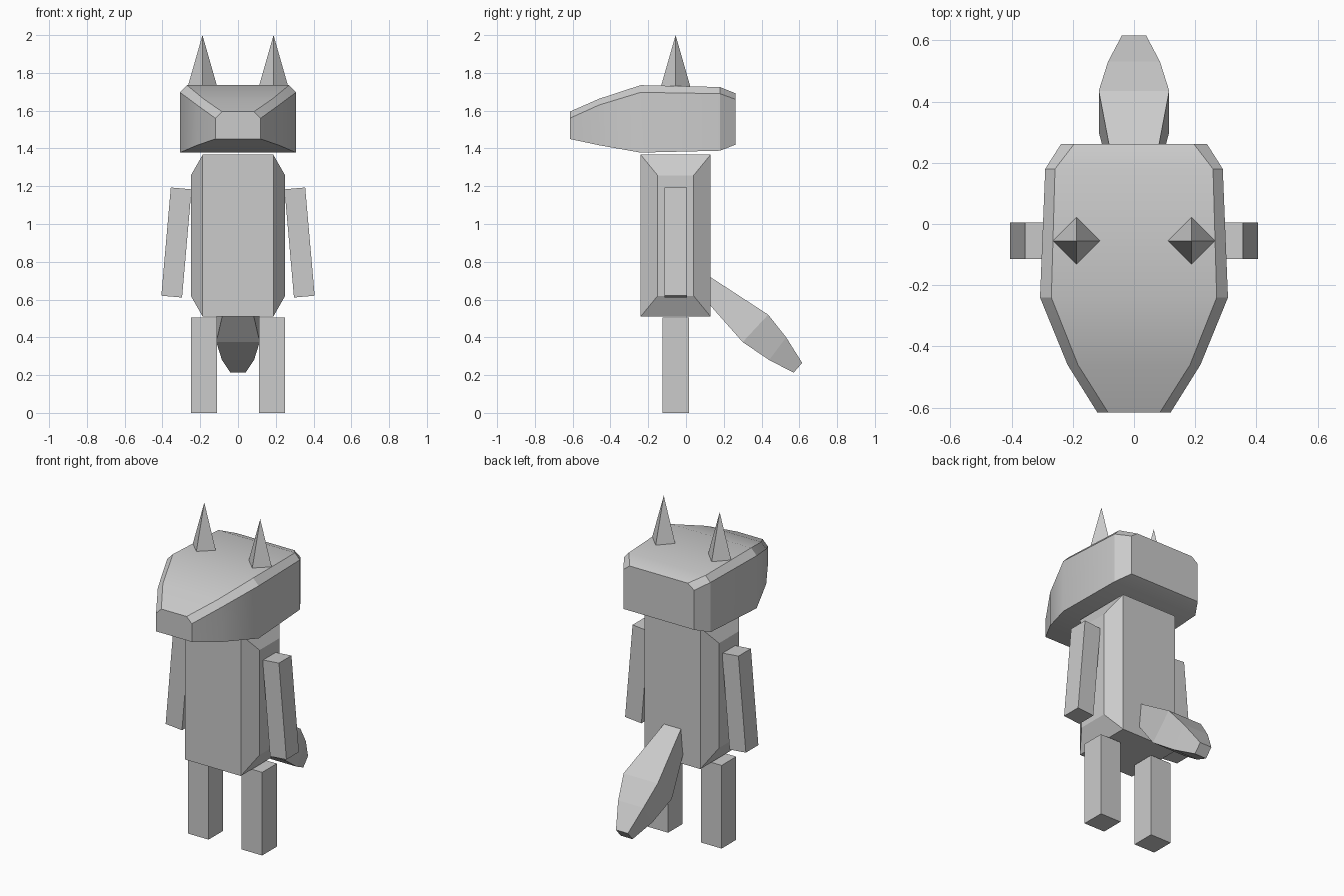
import bpy, bmesh, math
from mathutils import Matrix

if "Cube" in bpy.data.objects:
    bpy.data.objects.remove(bpy.data.objects["Cube"])


def finish(name, bm):
    bmesh.ops.recalc_face_normals(bm, faces=bm.faces)
    mesh = bpy.data.meshes.new(name)
    bm.to_mesh(mesh)
    bm.free()
    obj = bpy.data.objects.new(name, mesh)
    bpy.context.collection.objects.link(obj)
    return obj


def loft(name, sections):
    """Skin a row of cross-sections with equal point counts and cap the ends."""
    bm = bmesh.new()
    rings = [[bm.verts.new(p) for p in s] for s in sections]
    n = len(rings[0])
    for a, b in zip(rings, rings[1:]):
        for i in range(n):
            j = (i + 1) % n
            bm.faces.new((a[i], a[j], b[j], b[i]))
    bm.faces.new(rings[0])
    bm.faces.new(rings[-1])
    return finish(name, bm)


def box(name, centre, size, tilt=0.0):
    bm = bmesh.new()
    m = (Matrix.Translation(centre) @ Matrix.Rotation(tilt, 4, 'Y')
         @ Matrix.Diagonal((*size, 1)))
    bmesh.ops.create_cube(bm, size=1, matrix=m)
    return finish(name, bm)


# Head: y, side half-width, top half-width, bottom z, shoulder z, top z
head_rows = [
    (-0.615, 0.12, 0.085, 1.45, 1.56, 1.595),
    (-0.46, 0.217, 0.183, 1.417, 1.63, 1.663),
    (-0.24, 0.307, 0.27, 1.378, 1.697, 1.735),
    (0.18, 0.29, 0.258, 1.388, 1.69, 1.725),
    (0.262, 0.238, 0.195, 1.42, 1.66, 1.692),
]
head = loft("head", [
    [(-w, y, zb), (w, y, zb), (w, y, zs), (t, y, zt), (-t, y, zt), (-w, y, zs)]
    for y, w, t, zb, zs, zt in head_rows])
bpy.context.view_layer.objects.active = head
head.select_set(True)
bpy.ops.object.shade_smooth_by_angle(angle=math.radians(28))
head.select_set(False)

# Torso: full slab in the middle, sides tapering to smaller panels
body_rows = [(-0.25, 0.095, 0.62, 1.257), (-0.187, 0.185, 0.51, 1.367),
             (0.187, 0.185, 0.51, 1.367), (0.25, 0.095, 0.62, 1.257)]
loft("torso", [
    [(x, -0.055 - d, z0), (x, -0.055 + d, z0), (x, -0.055 + d, z1), (x, -0.055 - d, z1)]
    for x, d, z0, z1 in body_rows])

# Tail: half-width, top (y, z), underside (y, z)
tail_rows = [(0.055, (0.12, 0.725), (0.07, 0.635)),
             (0.115, (0.435, 0.52), (0.30, 0.375)),
             (0.085, (0.53, 0.40), (0.44, 0.28)),
             (0.04, (0.615, 0.265), (0.57, 0.213))]
loft("tail", [
    [(-w, *top), (w, *top), (w, *low), (-w, *low)] for w, top, low in tail_rows])

# Paired limbs and ears
for side, s in (("left", -1), ("right", 1)):
    box(side + "_leg", (0.18 * s, -0.055, 0.2525), (0.14, 0.14, 0.505))
    box(side + "_arm", (0.326 * s, -0.055, 0.902), (0.11, 0.12, 0.575),
        math.radians(-5) * s)
    bm = bmesh.new()
    bmesh.ops.create_cone(bm, cap_ends=True, segments=4, radius1=0.08, radius2=0,
                          depth=0.28,
                          matrix=Matrix.Translation((0.188 * s, -0.055, 1.86)))
    bmesh.ops.remove_doubles(bm, verts=bm.verts, dist=1e-5)
    finish(side + "_ear", bm)
